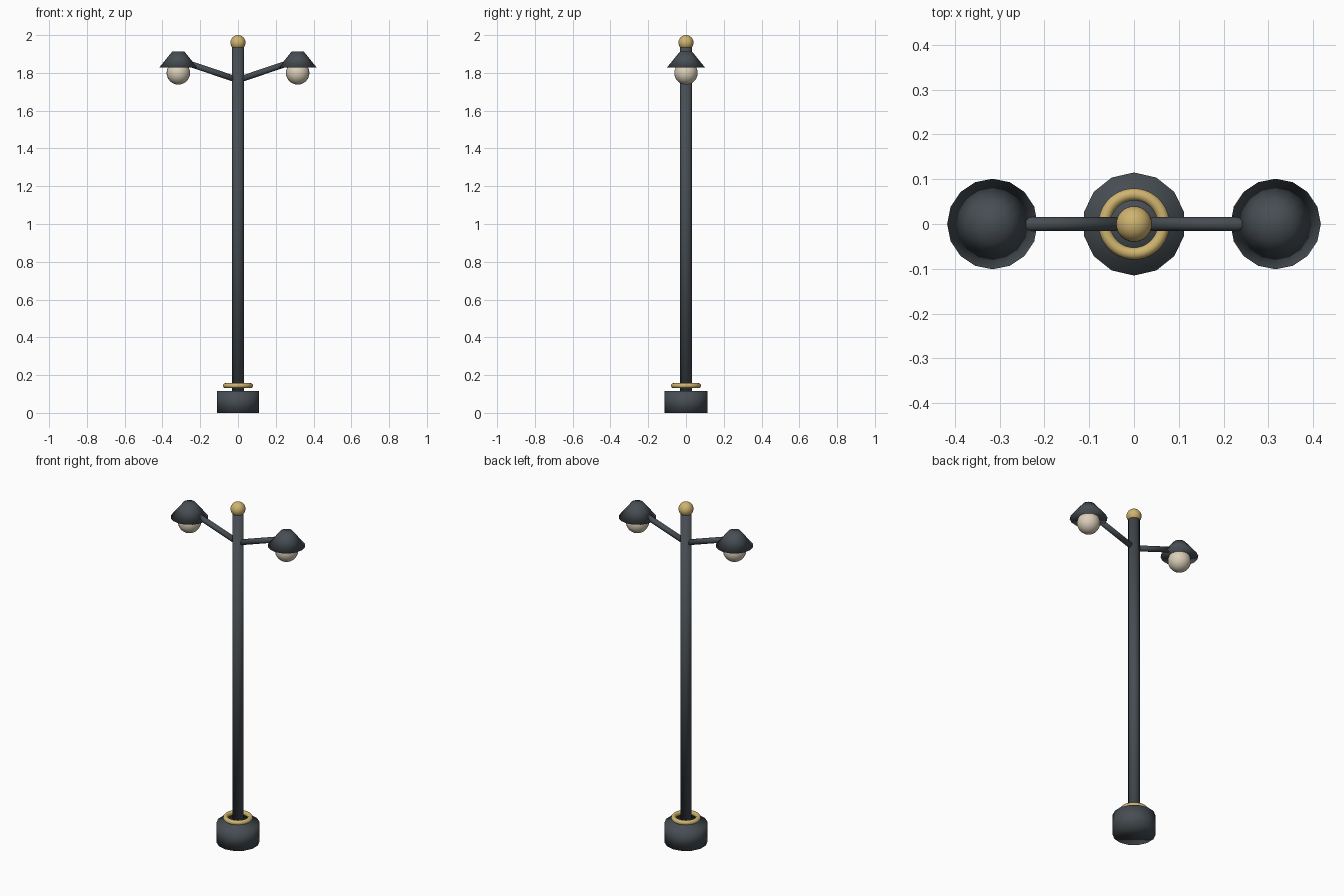
import bpy
from mathutils import Vector

if "Cube" in bpy.data.objects:
    bpy.data.objects.remove(bpy.data.objects["Cube"])


def material(name, rgb):
    m = bpy.data.materials.new(name)
    m.diffuse_color = (*rgb, 1)
    m.use_nodes = True
    m.node_tree.nodes["Principled BSDF"].inputs["Base Color"].default_value = m.diffuse_color
    return m


iron = material("charcoal_iron", (0.062, 0.075, 0.086))
gold = material("gold", (0.62, 0.45, 0.16))
cream = material("cream_glass", (0.70, 0.62, 0.48))


def finish(name, mat):
    ob = bpy.context.object
    ob.name = name
    ob.data.materials.append(mat)
    bpy.ops.object.shade_smooth()
    return ob


def frustum(name, mat, start, end, r1, r2, sides):
    """Capped, smooth cone or cylinder running from start to end."""
    a, b = Vector(start), Vector(end)
    bpy.ops.mesh.primitive_cone_add(vertices=sides, radius1=r1, radius2=r2,
                                    depth=(b - a).length, location=(a + b) / 2)
    ob = finish(name, mat)
    ob.rotation_mode = 'QUATERNION'
    ob.rotation_quaternion = Vector((0, 0, 1)).rotation_difference(b - a)
    return ob


def ball(name, mat, centre, radius):
    bpy.ops.mesh.primitive_uv_sphere_add(segments=24, ring_count=16,
                                         radius=radius, location=centre)
    return finish(name, mat)


# Pedestal and post
frustum("base", iron, (0, 0, 0), (0, 0, 0.116), 0.115, 0.115, 14)
frustum("post", iron, (0, 0, 0.06), (0, 0, 1.94), 0.031, 0.031, 16)

# Gold collar above the base and gold finial
bpy.ops.mesh.primitive_torus_add(major_segments=40, minor_segments=12,
                                 major_radius=0.066, minor_radius=0.0135,
                                 location=(0, 0, 0.144))
finish("collar", gold)
ball("finial", gold, (0, 0, 1.96), 0.04)

# Two mirrored lamps, each with arm, shade and globe
for side, s in (("left", -1), ("right", 1)):
    x = s * 0.316
    frustum(side + "_arm", iron, (0, 0, 1.762), (s * 0.30, 0, 1.863), 0.016, 0.016, 12)
    frustum(side + "_shade", iron, (x, 0, 1.828), (x, 0, 1.912), 0.101, 0.033, 16)
    ball(side + "_globe", cream, (x, 0, 1.80), 0.062)
